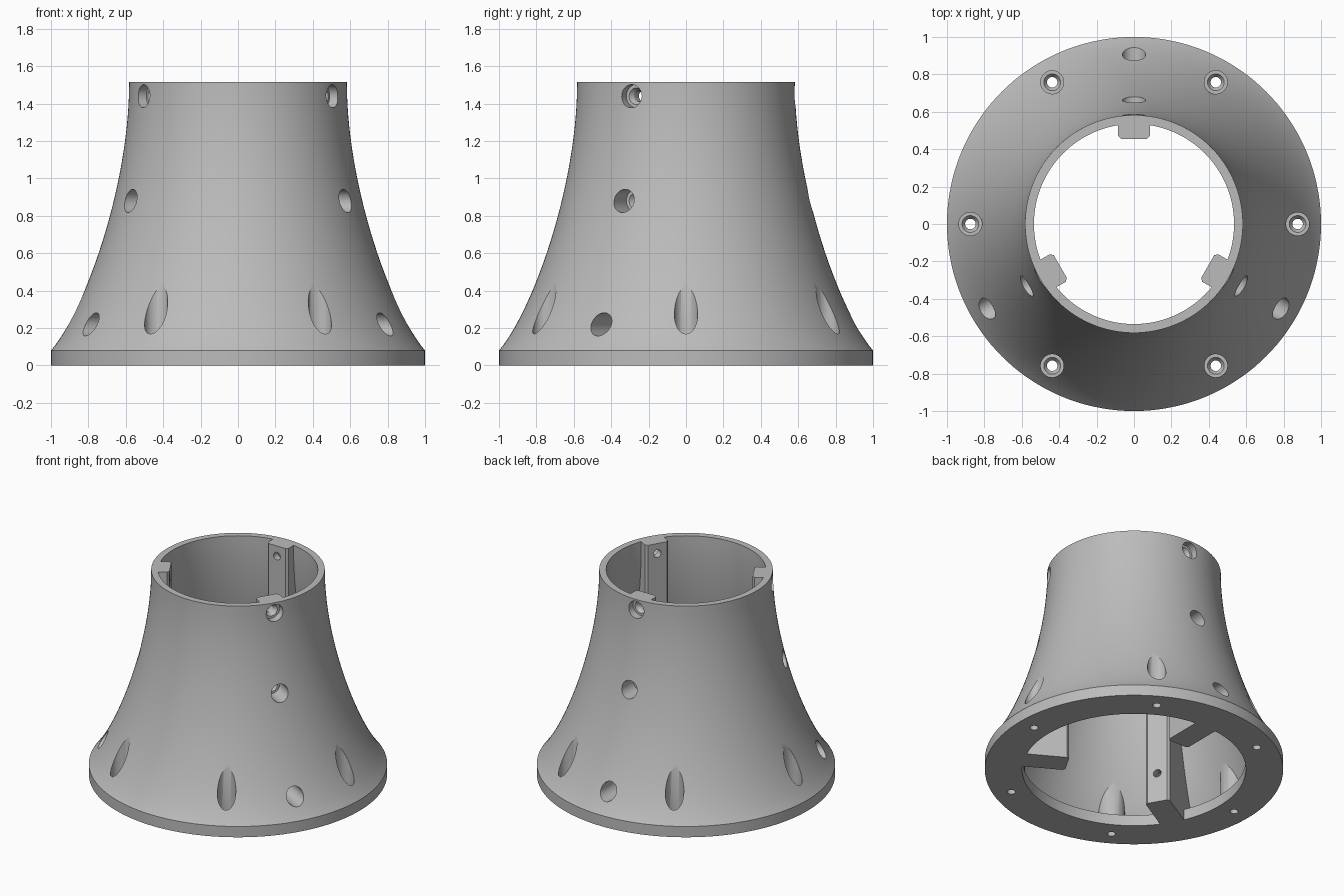
import bpy, bmesh, math
from mathutils import Matrix, Vector
from mathutils.geometry import interpolate_bezier

if "Cube" in bpy.data.objects:
    bpy.data.objects.remove(bpy.data.objects["Cube"], do_unlink=True)

HEIGHT = 1.515
RIB_ANGLES = [math.radians(a) for a in (90, 210, 330)]
SCREW_ANGLES = [math.radians(a) for a in range(0, 360, 60)]

grey = bpy.data.materials.new("plain grey")
grey.use_nodes = True
colour = (0.5, 0.5, 0.5, 1)
grey.diffuse_color = colour
grey.node_tree.nodes["Principled BSDF"].inputs["Base Color"].default_value = colour


def add_object(name, bm, matrix=Matrix()):
    bmesh.ops.recalc_face_normals(bm, faces=bm.faces)
    mesh = bpy.data.meshes.new(name)
    bm.to_mesh(mesh)
    bm.free()
    mesh.transform(matrix)
    mesh.materials.append(grey)
    obj = bpy.data.objects.new(name, mesh)
    bpy.context.collection.objects.link(obj)
    return obj


def lathe(name, profile, segments, matrix=Matrix()):
    """Closed solid from (radius, height) points that start and end on the axis."""
    bm = bmesh.new()
    verts = [bm.verts.new((r, 0, z)) for r, z in profile]
    edges = [bm.edges.new(pair) for pair in zip(verts, verts[1:])]
    bmesh.ops.spin(bm, geom=verts + edges, cent=(0, 0, 0), axis=(0, 0, 1),
                   angle=math.tau, steps=segments)
    bmesh.ops.remove_doubles(bm, verts=bm.verts, dist=0.0001)
    return add_object(name, bm, matrix)


def extrude_outline(name, outline, z0, z1, matrix):
    bm = bmesh.new()
    face = bm.faces.new([bm.verts.new((x, y, z0)) for x, y in outline])
    top = bmesh.ops.extrude_face_region(bm, geom=[face])["geom"]
    bmesh.ops.translate(bm, vec=(0, 0, z1 - z0),
                        verts=[v for v in top if isinstance(v, bmesh.types.BMVert)])
    return add_object(name, bm, matrix)


def subtract(target, cutters):
    bpy.context.view_layer.objects.active = target
    for cutter in cutters:
        mod = target.modifiers.new("cut", "BOOLEAN")
        mod.operation = "DIFFERENCE"
        mod.solver = "EXACT"
        mod.object = cutter
        bpy.ops.object.modifier_apply(modifier=mod.name)
        bpy.data.objects.remove(cutter, do_unlink=True)


# Flared outer body
flare = [Vector(p).to_3d() for p in ((1, 0.08), (0.83, 0.28), (0.60, 0.9), (0.583, 1.45))]
curve = [(p.x, p.y) for p in interpolate_bezier(*flare, 28)]
body = lathe("flared_housing", [(0, 0), (1, 0)] + curve + [(0.582, HEIGHT), (0, HEIGHT)], 144)

# Cavity that follows the flare, with a narrower lip at the base
inner = [Vector(p).to_3d() for p in ((0.92, 0.08), (0.765, 0.28), (0.55, 0.9), (0.535, 1.45))]
inner_curve = [(p.x, p.y) for p in interpolate_bezier(*inner, 28)]
cavity = lathe("cavity_cutter", [(0, -0.1), (0.75, -0.1), (0.75, 0.08)] + inner_curve
               + [(0.535, 1.6), (0, 1.6)], 144)

# Internal ribs and screw bosses are kept out of the cavity
rib = [(0.455, -0.07), (0.455, 0.07), (0.47, 0.085), (1.2, 0.085), (1.2, -0.085), (0.47, -0.085)]
keep = [extrude_outline("rib", rib, -0.3, 1.8, Matrix.Rotation(a, 4, "Z")) for a in RIB_ANGLES]
boss = [(0, 0.04), (0.09, 0.04), (0.09, 0.7), (0, 0.7)]
for a in SCREW_ANGLES:
    place = Matrix.Rotation(a, 4, "Z") @ Matrix.Translation((0.875, 0, 0))
    keep.append(lathe("boss", boss, 32, place))
subtract(cavity, keep)
subtract(body, [cavity])


def bore(floor, start, end):
    return [(0, start), (0.028, start), (0.028, floor - 0.025), (0.045, floor),
            (0.062, floor), (0.062, end), (0, end)]


# Counterbored screw holes: vertical through the base, radial through the ribs
holes = []
for a in SCREW_ANGLES:
    place = Matrix.Rotation(a, 4, "Z") @ Matrix.Translation((0.875, 0, 0))
    holes.append(lathe("base_hole", bore(0.1, -0.2, 0.9), 32, place))
for a in RIB_ANGLES:
    for z in (0.22, 0.88, 1.44):
        place = (Matrix.Rotation(a, 4, "Z") @ Matrix.Translation((0, 0, z))
                 @ Matrix.Rotation(math.pi / 2, 4, "Y"))
        holes.append(lathe("rib_hole", bore(0.53, 0.3, 1.2), 32, place))
subtract(body, holes)

bpy.ops.object.select_all(action="DESELECT")
body.select_set(True)
bpy.context.view_layer.objects.active = body
bpy.ops.object.shade_smooth_by_angle(angle=math.radians(30))
